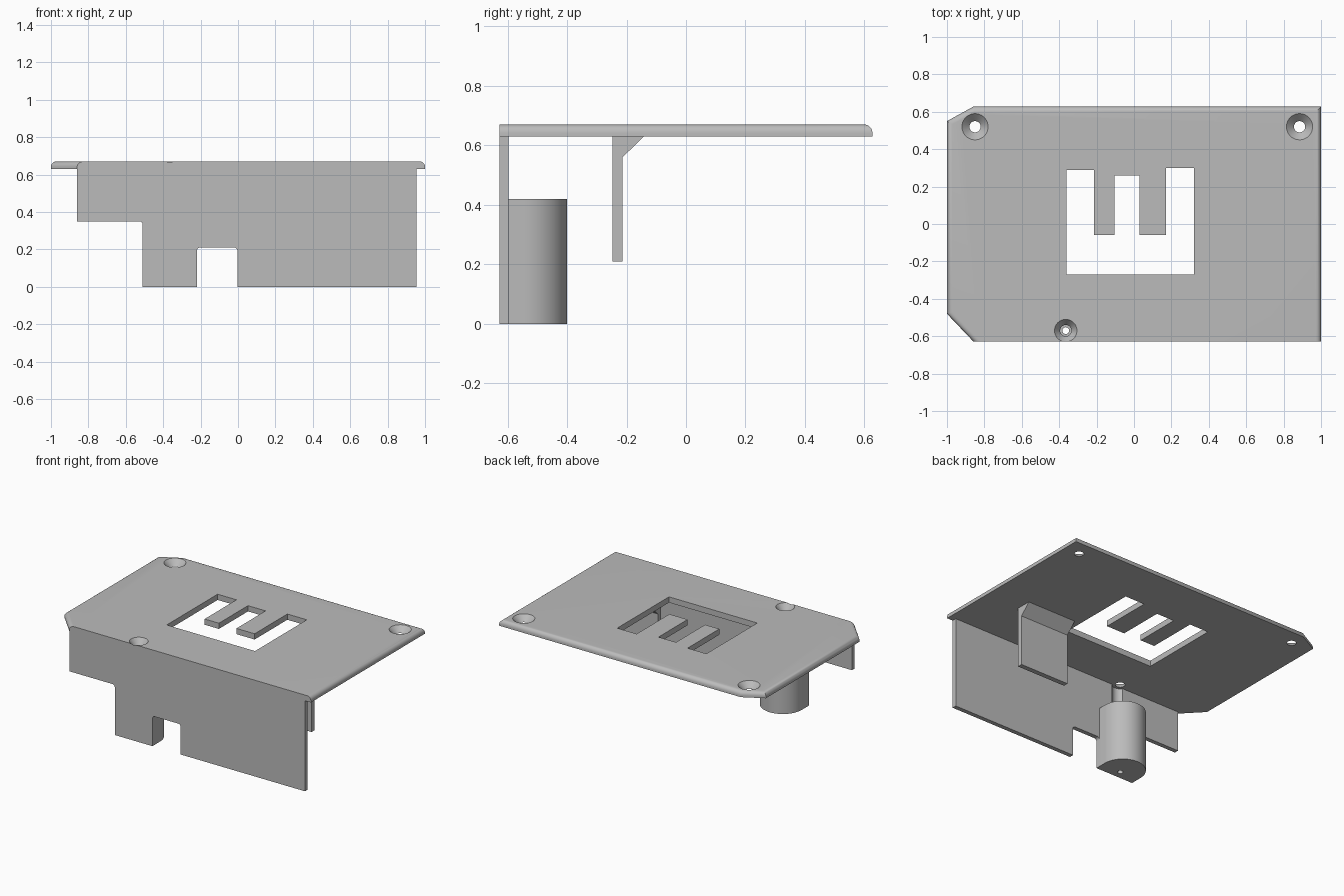
import bpy
import bmesh
import math
from mathutils import Vector

if "Cube" in bpy.data.objects:
    bpy.data.objects.remove(bpy.data.objects["Cube"], do_unlink=True)

grey = bpy.data.materials.new("plain grey")
grey.use_nodes = True
COLOUR = (0.5, 0.5, 0.5, 1)
grey.diffuse_color = COLOUR
grey.node_tree.nodes["Principled BSDF"].inputs["Base Color"].default_value = COLOUR


def finish(name, bm):
    bmesh.ops.recalc_face_normals(bm, faces=bm.faces)
    mesh = bpy.data.meshes.new(name)
    bm.to_mesh(mesh)
    bm.free()
    mesh.materials.append(grey)
    ob = bpy.data.objects.new(name, mesh)
    bpy.context.collection.objects.link(ob)
    return ob


def prism(name, profile, axis, low, high, pick=None, radius=0.0, segments=6):
    """Extrude a closed profile along an axis; round the edges chosen by pick."""
    place = {"x": lambda a, b, t: (t, a, b),
             "y": lambda a, b, t: (a, t, b),
             "z": lambda a, b, t: (a, b, t)}[axis]
    bm = bmesh.new()
    face = bm.faces.new([bm.verts.new(place(a, b, low)) for a, b in profile])
    new = bmesh.ops.extrude_face_region(bm, geom=[face])["geom"]
    step = Vector(place(0, 0, high - low))
    for v in new:
        if isinstance(v, bmesh.types.BMVert):
            v.co += step
    bmesh.ops.recalc_face_normals(bm, faces=bm.faces)
    if pick:
        edges = [e for e in bm.edges if pick(e.verts[0].co, e.verts[1].co)]
        bmesh.ops.bevel(bm, geom=edges, offset=radius, segments=segments,
                        profile=0.5, affect="EDGES")
    return finish(name, bm)


def cone(name, x, y, z0, z1, r0, r1):
    bm = bmesh.new()
    bmesh.ops.create_cone(bm, cap_ends=True, segments=48, radius1=r0,
                          radius2=r1, depth=z1 - z0)
    bmesh.ops.translate(bm, verts=bm.verts, vec=(x, y, (z0 + z1) / 2))
    return finish(name, bm)


def cut(target, cutter):
    mod = target.modifiers.new("cut", "BOOLEAN")
    mod.operation = "DIFFERENCE"
    mod.solver = "EXACT"
    mod.object = cutter
    bpy.context.view_layer.objects.active = target
    bpy.ops.object.modifier_apply(modifier=mod.name)
    bpy.data.objects.remove(cutter, do_unlink=True)


TOP, UNDER, FRONT = 0.67, 0.63, -0.627
SCREW_X, SCREW_Y = -0.365, -0.57

# Top plate with two clipped corners, rounded on every upper edge but the front
outline = [(-1, -0.48), (-0.86, FRONT), (1, FRONT), (1, 0.627),
           (-0.86, 0.627), (-1, 0.55)]
plate = prism("top_plate", outline, "z", UNDER, TOP,
              lambda a, b: min(a.z, b.z) > TOP - 0.001
              and max(a.y, b.y) > FRONT + 0.01, 0.028)

# Window with two fingers reaching in from the back
window = [(-0.36, -0.27), (0.32, -0.27), (0.32, 0.30), (0.17, 0.30),
          (0.17, -0.06), (0.03, -0.06), (0.03, 0.26), (-0.105, 0.26),
          (-0.105, -0.06), (-0.215, -0.06), (-0.215, 0.29), (-0.36, 0.29)]
cut(plate, prism("window_cutter", window, "z", 0.5, 0.8))

# Countersunk screw holes, the cutters run a little past both plate faces
for x, y, wide, narrow in [(-0.85, 0.52, 0.07, 0.03), (0.885, 0.52, 0.07, 0.03),
                           (SCREW_X, SCREW_Y, 0.06, 0.03)]:
    slope = (wide - narrow) / 4
    cut(plate, cone("countersink_cutter", x, y, UNDER - 0.01, TOP + 0.01,
                    narrow - slope, wide + slope))

# Front wall with a raised right end and a notch, inner corners eased
wall_profile = [(-0.86, UNDER), (-0.86, 0.35), (-0.51, 0.35), (-0.51, 0),
                (-0.22, 0), (-0.22, 0.21), (-0.003, 0.21), (-0.003, 0),
                (0.955, 0), (0.955, UNDER)]
wall = prism("front_wall", wall_profile, "y", FRONT, -0.597,
             lambda a, b: abs(a.z - b.z) < 0.001 and abs(a.x - b.x) < 0.001
             and 0.1 < a.z < 0.5 and a.x > -0.8, 0.018, 4)
cut(wall, cone("groove_cutter", SCREW_X, SCREW_Y, 0.42, 0.7, 0.05, 0.05))

# Screw boss: flat sides with a half-round back
half = 0.145
arc = [(SCREW_X + half * math.cos(math.pi * i / 32),
        -0.545 + half * math.sin(math.pi * i / 32)) for i in range(33)]
boss_profile = [(SCREW_X - half, -0.6), (SCREW_X + half, -0.6)] + arc
boss = prism("screw_boss", boss_profile, "z", 0, 0.42)
cut(boss, cone("bore_cutter", SCREW_X, SCREW_Y, -0.1, 0.5, 0.018, 0.018))

# Hanging tab with a sloped gusset under the plate
tab_profile = [(-0.247, UNDER), (-0.247, 0.21), (-0.213, 0.21),
               (-0.213, 0.56), (-0.142, UNDER)]
tab = prism("hanging_tab", tab_profile, "x", 0.365, 0.74)

# Smooth the curved faces and keep the edges sharp
bpy.ops.object.select_all(action="DESELECT")
for ob in (plate, wall, boss, tab):
    ob.select_set(True)
bpy.context.view_layer.objects.active = plate
bpy.ops.object.shade_smooth_by_angle(angle=math.radians(30))
